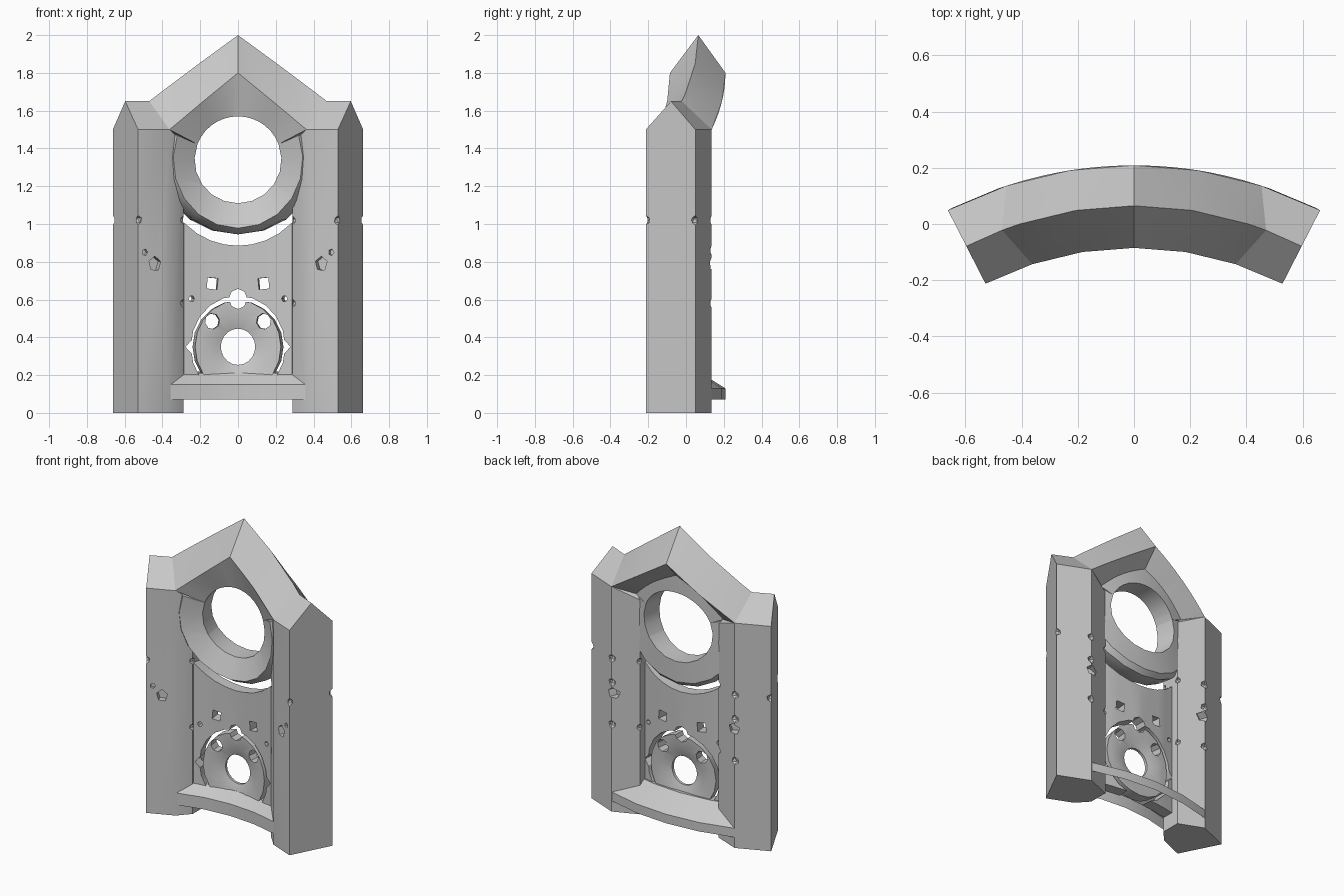
import bpy, bmesh
from math import sin, cos, pi, radians
from mathutils import Matrix

old = bpy.data.objects.get("Cube")
if old:
    bpy.data.objects.remove(old, do_unlink=True)

stone = bpy.data.materials.new("grey_stone")
stone.use_nodes = True
GREY = (0.58, 0.58, 0.58, 1)
stone.diffuse_color = GREY
stone.node_tree.nodes["Principled BSDF"].inputs["Base Color"].default_value = GREY

R = 1.31              # radius of the curved plan
CY = 0.065 - R        # centre of that curve
STEP = 0.208          # width of one facet along the curve
RING_Z, DISC_Z = 1.34, 0.35
WIDEN = 1.08          # keeps the round opening circular after bending


# Parts are made flat as (along, depth, height), then bent around the curve
def raw_object(name, bm):
    bmesh.ops.recalc_face_normals(bm, faces=bm.faces)
    me = bpy.data.meshes.new(name)
    bm.to_mesh(me)
    bm.free()
    ob = bpy.data.objects.new(name, me)
    bpy.context.collection.objects.link(ob)
    return ob


def finish(ob, cutters=()):
    # carve each cutter out in turn
    for c in cutters:
        mod = ob.modifiers.new("carve", 'BOOLEAN')
        mod.operation, mod.solver, mod.object = 'DIFFERENCE', 'EXACT', c
        c.hide_render = True
    if cutters:
        bpy.context.view_layer.update()
        dg = bpy.context.evaluated_depsgraph_get()
        me = bpy.data.meshes.new_from_object(ob.evaluated_get(dg))
        ob.modifiers.clear()
        ob.data = me
        for c in cutters:
            bpy.data.objects.remove(c, do_unlink=True)
    # facet, then bend
    bm = bmesh.new()
    bm.from_mesh(ob.data)
    for k in range(-2, 3):
        bmesh.ops.bisect_plane(bm, geom=bm.verts[:] + bm.edges[:] + bm.faces[:], dist=1e-5,
                               plane_co=(k * STEP, 0, 0), plane_no=(1, 0, 0))
    for v in bm.verts:
        a, r = v.co.x / R, R + v.co.y
        v.co.x, v.co.y = r * sin(a), CY + r * cos(a)
    bm.to_mesh(ob.data)
    bm.free()
    ob.data.materials.clear()
    ob.data.materials.append(stone)
    bpy.ops.object.select_all(action='DESELECT')
    ob.select_set(True)
    bpy.context.view_layer.objects.active = ob
    bpy.ops.object.shade_smooth_by_angle(angle=radians(34))


def hull(name, points):
    bm = bmesh.new()
    for p in points:
        bm.verts.new(p)
    bmesh.ops.convex_hull(bm, input=bm.verts[:])
    loose = [v for v in bm.verts if not v.link_faces]
    bmesh.ops.delete(bm, geom=loose, context='VERTS')
    bmesh.ops.dissolve_limit(bm, angle_limit=0.01, verts=bm.verts[:], edges=bm.edges[:])
    return raw_object(name, bm)


def loft(name, sections, closed=False, wrap=True, caps=True):
    bm = bmesh.new()
    rows = [[bm.verts.new(p) for p in s] for s in sections]
    n, m = len(rows), len(rows[0])
    for i in range(n if closed else n - 1):
        a, b = rows[i], rows[(i + 1) % n]
        for j in range(m if wrap else m - 1):
            k = (j + 1) % m
            bm.faces.new((a[j], a[k], b[k], b[j]))
    if caps and not closed:
        bm.faces.new(rows[0])
        bm.faces.new(rows[-1])
    return raw_object(name, bm)


def prism(u, z, r, n, d0=-0.3, d1=0.3, turn=0.0):
    ring = [(u + r * cos(turn + 2 * pi * i / n), z + r * sin(turn + 2 * pi * i / n)) for i in range(n)]
    return loft("cutter", [[(x, d, h) for x, h in ring] for d in (d0, d1)])


def chip(u, d, z, r=0.026):
    bm = bmesh.new()
    bmesh.ops.create_icosphere(bm, subdivisions=1, radius=r, matrix=Matrix.Translation((u, d, z)))
    return raw_object("cutter", bm)


def round_sections(z, profile, start, end, count, widen=1.0):
    out = []
    for i in range(count):
        a = start + (end - start) * i / (count - 1)
        out.append([(r * cos(a) * widen, d, z + r * sin(a)) for r, d in profile])
    return out


# Side pillars with sloped tops and chipped edges
EDGE, KNEE, BACK = 0.62, 2 * STEP, 0.144
plan = [(EDGE, -0.15), (KNEE, -0.15), (0.315, -0.094), (0.284, 0.037), (KNEE, BACK), (EDGE, BACK)]
for side, s in (("left", 1), ("right", -1)):
    pts = [(s * u, d, 0) for u, d in plan]
    pts += [(s * u, d, 1.5 if u > 0.4 else 1.43) for u, d in plan]
    pts += [(s * EDGE, 0, 1.65), (s * 0.481, 0, 1.65)]
    pillar = hull(side + "_pillar", pts)
    cuts = [chip(s * EDGE, d, 1.02) for d in (-0.15, BACK)]
    cuts += [chip(s * KNEE, BACK, z) for z in (0.58, 0.86, 1.02)]
    cuts += [chip(s * 0.315, -0.094, z, 0.022) for z in (0.58, 1.02)]
    cuts += [chip(s * 0.284, 0.037, z, 0.022) for z in (0.58, 1.02)]
    cuts.append(prism(s * 0.51, 0.79, 0.04, 5, -0.2, -0.11, 0.3))
    cuts.append(prism(s * 0.575, 0.85, 0.018, 5, -0.2, -0.13))
    cuts.append(prism(s * 0.41, 0.79, 0.036, 5, 0.09, 0.2, 0.3))
    finish(pillar, cuts)

# Pitched roof between the pillars
for side, s in (("left", 1), ("right", -1)):
    pts = [(0, 0, 2.0), (s * 0.481, 0, 1.65)]
    for d in (-0.15, BACK):
        pts += [(0, d, 1.8), (s * KNEE, d, 1.5)]
    finish(hull(side + "_roof", pts))

# Underside of the roof, sloping in to the round opening
sections = []
COUNT = 15
for i in range(COUNT):
    a = radians(21 + 138 * i / (COUNT - 1))
    t = 0.46 / (sin(a) + 0.72 * abs(cos(a)))
    mid = (t + 0.23) / 2
    sections.append([(r * cos(a) * w, d, RING_Z + r * sin(a)) for r, d, w in (
        (t, -0.15, 1), (0.23, -0.09, WIDEN), (0.23, 0.04, WIDEN), (mid, 0.04, 1), (t, BACK, 1))])
finish(loft("opening_arch", sections))

# Lower part of the round frame
profile = [(0.23, -0.09), (0.362, -0.143), (0.395, -0.09), (0.395, 0.01), (0.365, 0.04), (0.23, 0.04)]
finish(loft("opening_ring", round_sections(RING_Z, profile, radians(159), radians(381), 13, WIDEN)))

# Back panel with a scooped top and pierced holes
scoop = []
for i in range(9):
    u = 0.31 - 0.62 * i / 8
    scoop.append((u, RING_Z - (0.455 ** 2 - u * u) ** 0.5))
outline = [(-0.31, 0.1), (0.31, 0.1)] + scoop
panel = loft("pierced_panel", [[(u, d, z) for u, z in outline] for d in (-0.09, -0.015)])
cuts = [prism(0, DISC_Z, 0.27, 20), prism(0, 0.605, 0.052, 8)]
for s in (-1, 1):
    cuts.append(prism(s * 0.146, 0.685, 0.042, 4, turn=pi / 4 + s * 0.1))
    cuts.append(prism(s * 0.266, 0.605, 0.017, 6))
    cuts.append(prism(s * 0.265, DISC_Z, 0.036, 4, turn=0.03))
finish(panel, cuts)

# Round disc set in the panel, dished towards its centre hole
profile = [(0.096, -0.064), (0.16, -0.086), (0.245, -0.09), (0.245, -0.015), (0.16, -0.022), (0.096, -0.046)]
disc = loft("wheel_disc", round_sections(DISC_Z, profile, 0, 2 * pi * 19 / 20, 20), closed=True)
cuts = [prism(0, 0.6, 0.05, 8, turn=0.02)]
cuts += [prism(s * 0.146, 0.485, 0.042, 8, turn=0.2) for s in (-1, 1)]
finish(disc, cuts)

# Cross bar near the ground, hollow underneath
bar = [(-0.145, 0.07), (-0.145, 0.15), (-0.08, 0.21), (0, 0.22), (0.143, 0.13), (0.143, 0.07)]
finish(loft("cross_bar", [[(u, d, z) for d, z in bar] for u in (-KNEE, KNEE)], wrap=False, caps=False))
